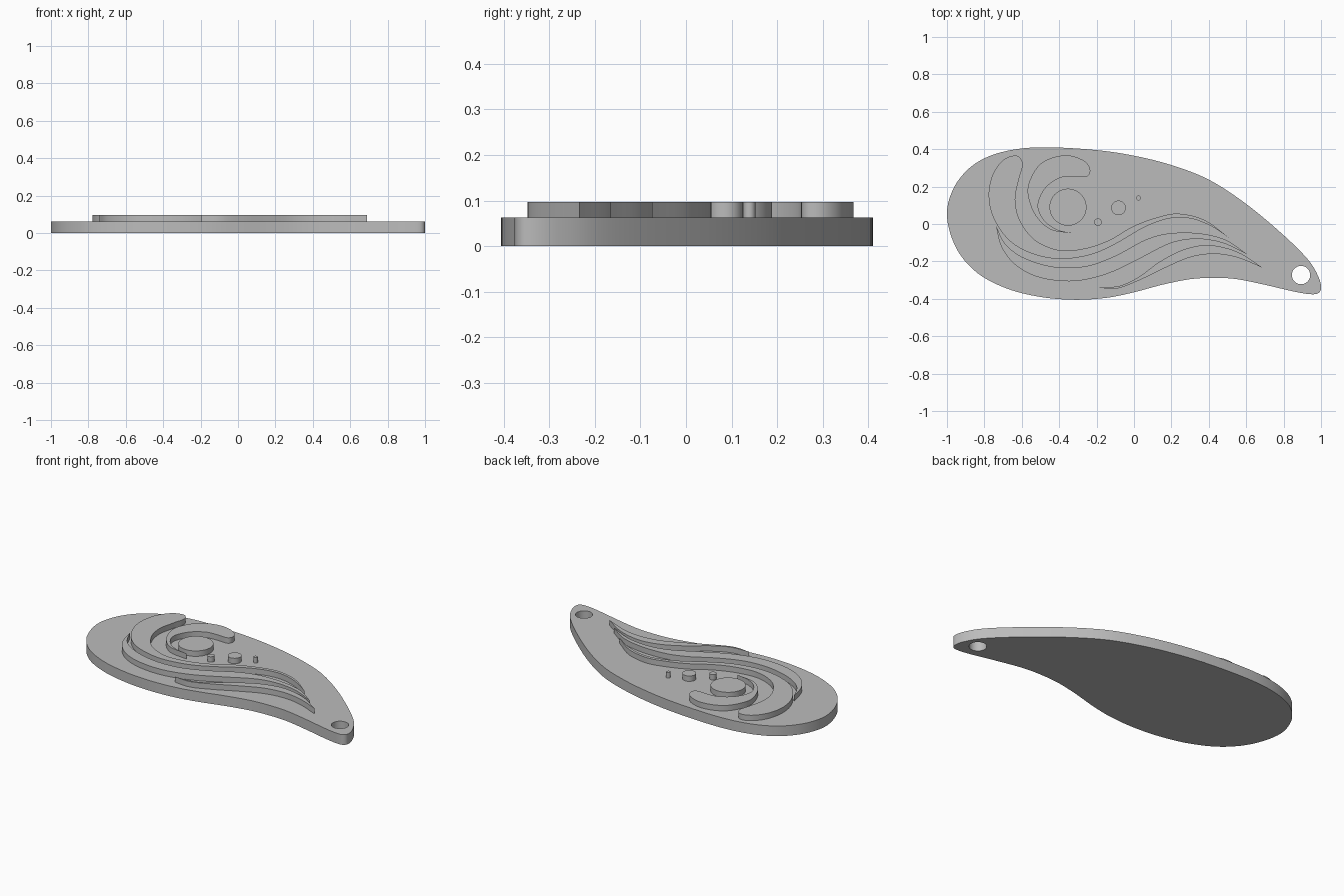
import bpy
import bmesh
import math
from mathutils import Vector

BASE_TOP = 0.063
RELIEF_TOP = 0.097

cube = bpy.data.objects.get("Cube")
if cube:
    bpy.data.objects.remove(cube, do_unlink=True)

# One plain colour for everything
grey = bpy.data.materials.new("plain grey")
grey.use_nodes = True
grey.diffuse_color = (0.5, 0.5, 0.5, 1)
grey.node_tree.nodes["Principled BSDF"].inputs["Base Color"].default_value = grey.diffuse_color


def smooth_run(points, closed=False, steps=6):
    """Catmull-Rom curve through the points; an open run leaves out its last point."""
    pts = [Vector(p) for p in points]
    count = len(pts)
    if closed:
        pts = [pts[-1]] + pts + pts[:2]
    else:
        pts = [2 * pts[0] - pts[1]] + pts + [2 * pts[-1] - pts[-2]]
        count -= 1
    result = []
    for a, b, c, d in zip(pts[:count], pts[1:], pts[2:], pts[3:]):
        for i in range(steps):
            t = i / steps
            result.append(b + (c - a) * t / 2
                          + (2 * a - 5 * b + 4 * c - d) * t ** 2 / 2
                          + (3 * b - a - 3 * c + d) * t ** 3 / 2)
    return result


def circle(x, y, radius, sides=48):
    angles = [math.tau * i / sides for i in range(sides)]
    return [Vector((x + radius * math.cos(a), y + radius * math.sin(a))) for a in angles]


def plate(name, loops, bottom, top):
    """Fill an outline (later loops are holes) and extrude it upwards."""
    bm = bmesh.new()
    edges = []
    for loop in loops:
        verts = [bm.verts.new((p.x, p.y, bottom)) for p in loop]
        edges += [bm.edges.new((v, w)) for v, w in zip(verts, verts[1:] + verts[:1])]
    if len(loops) == 1:
        bm.faces.new(verts)
    else:
        bmesh.ops.triangle_fill(bm, edges=edges, use_beauty=True)
    grown = bmesh.ops.extrude_face_region(bm, geom=bm.faces[:], use_keep_orig=True)
    moved = [g for g in grown["geom"] if isinstance(g, bmesh.types.BMVert)]
    bmesh.ops.translate(bm, verts=moved, vec=(0, 0, top - bottom))
    bmesh.ops.recalc_face_normals(bm, faces=bm.faces[:])
    mesh = bpy.data.meshes.new(name)
    bm.to_mesh(mesh)
    bm.free()
    mesh.materials.append(grey)
    obj = bpy.data.objects.new(name, mesh)
    bpy.context.collection.objects.link(obj)
    bpy.ops.object.select_all(action="DESELECT")
    obj.select_set(True)
    bpy.context.view_layer.objects.active = obj
    bpy.ops.object.shade_smooth_by_angle(angle=math.radians(30))
    return obj


def relief(name, outline):
    return plate(name, [outline], BASE_TOP, RELIEF_TOP)


# Teardrop base with a hanging hole in its tail
base_outline = [
    (-1, .04), (-.97, .18), (-.89, .29), (-.78, .36), (-.63, .4), (-.45, .41),
    (-.2, .395), (0, .365), (.2, .315), (.4, .237), (.6, .107), (.8, -.06),
    (.93, -.19), (.985, -.28), (1, -.34), (.985, -.37), (.94, -.375), (.85, -.36),
    (.7, -.325), (.55, -.295), (.43, -.288), (.3, -.295), (.15, -.325), (0, -.365),
    (-.15, -.395), (-.32, -.405), (-.5, -.39), (-.68, -.345), (-.84, -.26), (-.95, -.13)]
plate("base", [smooth_run(base_outline, closed=True), circle(.893, -.273, .049)], 0, BASE_TOP)

# Round studs
for name, x, y, radius in [("large_stud", -.353, .09, .099), ("medium_stud", -.083, .086, .039),
                           ("small_stud", -.193, .01, .02), ("tiny_stud", .024, .139, .013)]:
    relief(name, circle(x, y, radius))

# Hook curling around the large stud, pointed at its lower end
hook_tip = (-.32, -.05)
relief("hook", smooth_run([
    hook_tip, (-.44, -.032), (-.515, .03), (-.556, .11), (-.567, .2), (-.52, .3),
    (-.45, .35), (-.355, .367), (-.27, .34), (-.235, .295), (-.25, .255), (-.33, .255),
    (-.4, .245), (-.475, .19), (-.513, .1), (-.48, .02), (-.41, -.03), hook_tip]))

# Long wave with a rounded head and a pointed tail
wave_tip = (.51, -.075)
relief("upper_wave", smooth_run([
    wave_tip, (.38, .02), (.245, .055), (.14, .04), (0, -.01), (-.13, -.085),
    (-.26, -.13), (-.4, -.14), (-.53, -.085), (-.61, .02), (-.635, .13), (-.615, .24),
    (-.595, .32), (-.625, .365), (-.695, .345), (-.755, .265), (-.777, .15), (-.75, .03),
    (-.67, -.085), (-.555, -.155), (-.4, -.187), (-.235, -.165), (-.1, -.107), (.06, -.015),
    (.19, .03), (.3, .03), (.41, -.01), wave_tip]))


def pointed_wave(name, start, upper, end, lower):
    relief(name, smooth_run([start] + upper + [end]) + smooth_run([end] + lower + [start]))


# Two lower waves, pointed at both ends
pointed_wave(
    "middle_wave", (-.74, -.005),
    [(-.685, -.11), (-.58, -.185), (-.42, -.23), (-.255, -.225), (-.1, -.17),
     (.06, -.085), (.19, -.05), (.35, -.05), (.49, -.085)],
    (.61, -.165),
    [(.47, -.1), (.325, -.08), (.19, -.105), (.03, -.185), (-.14, -.265),
     (-.315, -.305), (-.49, -.29), (-.62, -.23), (-.705, -.13)])
pointed_wave(
    "lower_wave", (-.195, -.34),
    [(-.075, -.33), (.03, -.28), (.14, -.2), (.27, -.135), (.405, -.113), (.555, -.15)],
    (.69, -.235),
    [(.555, -.18), (.43, -.16), (.3, -.178), (.165, -.235), (.03, -.3), (-.09, -.345)])
